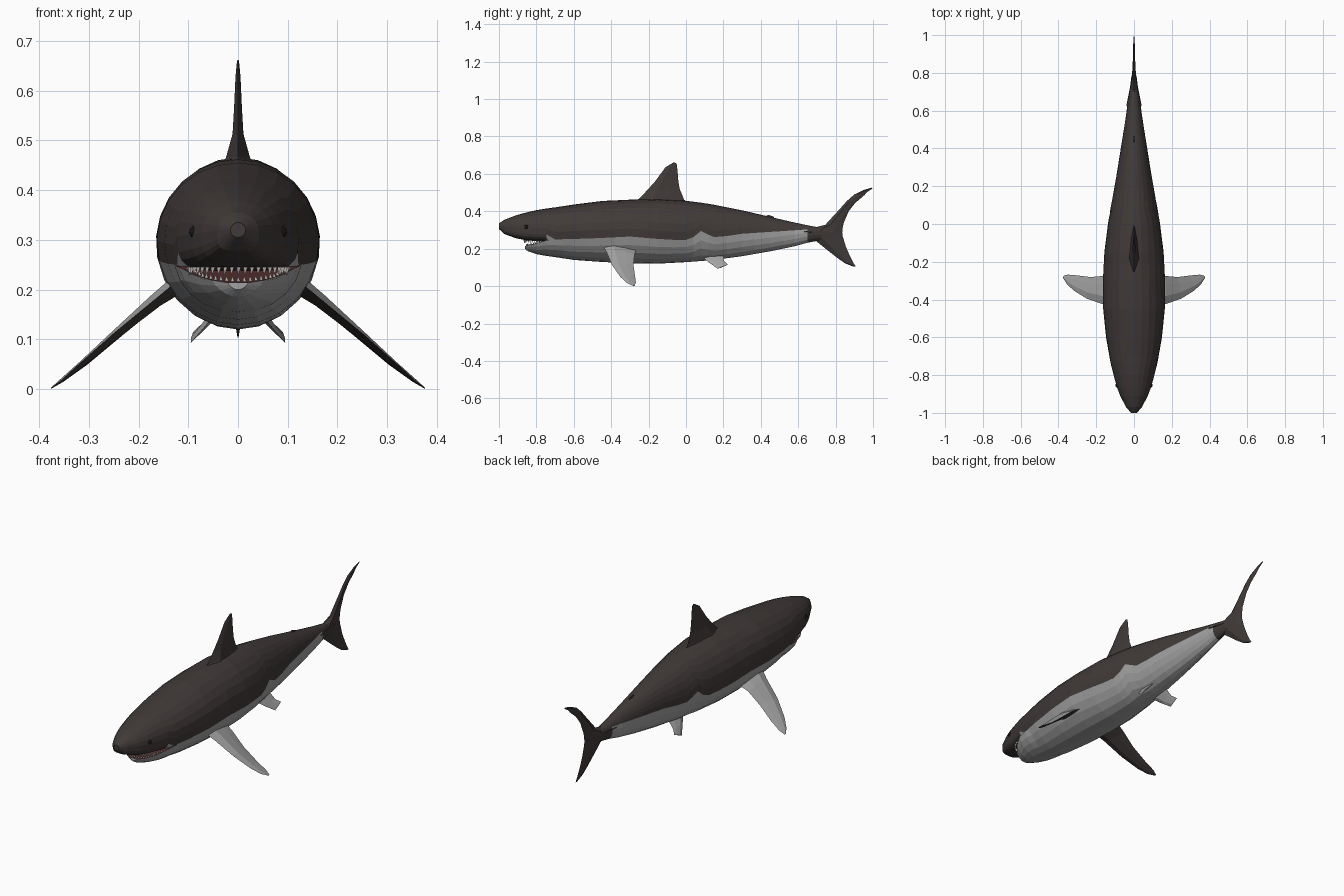
import bpy, bmesh, math
from mathutils import Vector

if "Cube" in bpy.data.objects:
    bpy.data.objects.remove(bpy.data.objects["Cube"])


def material(name, rgb):
    m = bpy.data.materials.new(name)
    m.diffuse_color = (*rgb, 1)
    m.use_nodes = True
    m.node_tree.nodes["Principled BSDF"].inputs["Base Color"].default_value = m.diffuse_color
    return m


DARK = material("dark_skin", (0.052, 0.042, 0.040))
LIGHT = material("pale_belly", (0.36, 0.36, 0.36))
RED = material("mouth_red", (0.10, 0.03, 0.03))
TOOTH = material("tooth_white", (0.6, 0.57, 0.52))
BLACK = material("eye_black", (0.008, 0.008, 0.008))


def loft(name, rings, mats, pick):
    """Skin closed rings of equal length; pick(ring, side) gives the material."""
    bm = bmesh.new()
    vs = [[bm.verts.new(p) for p in r] for r in rings]
    n = len(rings[0])
    for i in range(len(vs) - 1):
        for j in range(n):
            k = (j + 1) % n
            f = bm.faces.new((vs[i][j], vs[i][k], vs[i + 1][k], vs[i + 1][j]))
            f.material_index = pick(i, j)
    for i, row in ((0, vs[0][::-1]), (len(vs) - 2, vs[-1])):
        bm.faces.new(row).material_index = pick(i, 0)
    bmesh.ops.remove_doubles(bm, verts=bm.verts, dist=0.0002)
    bmesh.ops.recalc_face_normals(bm, faces=bm.faces)
    return finish(name, bm, mats)


def finish(name, bm, mats):
    me = bpy.data.meshes.new(name)
    bm.to_mesh(me)
    bm.free()
    for m in mats:
        me.materials.append(m)
    ob = bpy.data.objects.new(name, me)
    bpy.context.collection.objects.link(ob)
    return ob


def lerp(table, y, col=1):
    for a, b in zip(table, table[1:]):
        if y <= b[0]:
            t = max(0, (y - a[0]) / (b[0] - a[0]))
            return a[col] + (b[col] - a[col]) * t
    return table[-1][col]


# Body: y, bottom, top, half width
BODY = [(-1, .305, .335, .015), (-.97, .278, .355, .042), (-.91, .256, .378, .073),
        (-.86, .246, .392, .092), (-.80, .240, .406, .108), (-.745, .236, .415, .122),
        (-.70, .155, .421, .131), (-.6, .140, .436, .148), (-.45, .129, .455, .163),
        (-.3, .122, .462, .165), (-.15, .120, .466, .157), (0, .128, .456, .138),
        (.08, .134, .446, .125), (.15, .140, .435, .112), (.3, .160, .405, .086),
        (.45, .186, .370, .062), (.58, .213, .340, .042), (.65, .232, .325, .033),
        (.72, .245, .312, .022), (.80, .262, .300, .008)]
# Height of the border between back and belly colours
BORDER = [(-.75, .248), (-.5, .255), (-.3, .265), (-.1, .248), (0, .247), (.04, .262),
          (.08, .295), (.12, .275), (.15, .262), (.22, .268), (.3, .280), (.65, .303)]
UP, LOW = 7, 5


def centre(y):
    return lerp([(-1, .32), (-.85, .305), (-.3, .295), (.2, .288), (.8, .28)], y)


def body_ring(y):
    zb, zt, w = (lerp(BODY, y, c) for c in (1, 2, 3))
    c, head = centre(y), y < -.72
    p = 0.55 if head and y > -.99 else 0.95
    s = (lerp(BORDER, y) - c) / (c - zb if lerp(BORDER, y) < c else zt - c)
    a0 = -.2 if head else math.asin(max(-.97, min(.9, s)))
    ang = [math.pi / 2 + (a0 - math.pi / 2) * i / UP for i in range(UP)]
    ang += [a0 + (-math.pi / 2 - a0) * i / LOW for i in range(LOW + 1)]
    pts = []
    for a in ang:
        q = p if a < 0 and head else 1
        x, z = w * max(0, math.cos(a)) ** q, abs(math.sin(a)) ** q
        pts.append((x, y, c + z * (zt - c) if a > 0 else c - z * (c - zb)))
    return pts + [(-x, yy, z) for x, yy, z in pts[-2:0:-1]]


ys = sorted([r[0] for r in BODY] + [-.52, -.38, -.22, -.07, .04, .12, .22, .37, .52])
N = 2 * (UP + LOW)
loft("body", [body_ring(y) for y in ys], [DARK, LIGHT],
     lambda i, j: int(UP <= j < N - UP and -.75 < ys[i] < .64))

# Lower jaw: y, bottom, top, half width
JAW = [(-.862, .200, .214, .035), (-.845, .186, .219, .066), (-.80, .171, .230, .098),
       (-.745, .161, .246, .122), (-.69, .154, .249, .130), (-.64, .150, .245, .130)]


def jaw_ring(y, zb, zt, w):
    c = max(.27, zt + .01)
    a0 = math.asin((zt - c) / (c - zb))
    ang = [a0 + (-math.pi - 2 * a0) * i / 10 for i in range(11)]
    return [(w * math.cos(a), y, c + (c - zb) * math.sin(a)) for a in ang]


loft("lower_jaw", [jaw_ring(*r) for r in JAW], [LIGHT, RED], lambda i, j: int(j == 10))

# Teeth along both lips
bm = bmesh.new()
for i in range(23):
    a = math.pi * (i + .5) / 23
    for z, d, grow in ((.246, -.017, 1), (.214, .014, .88)):
        x, y = .1 * grow * math.cos(a), -.765 - .1 * grow * math.sin(a)
        lift = .02 * (1 - math.sin(a)) if d > 0 else 0
        base = [bm.verts.new((x + .006 * math.cos(k * 2.094), y + .004 * math.sin(k * 2.094), z + lift))
                for k in range(3)]
        tip = bm.verts.new((x, y, z + lift + d))
        bm.faces.new(base)
        for k in range(3):
            bm.faces.new((base[k], base[(k + 1) % 3], tip))
bmesh.ops.recalc_face_normals(bm, faces=bm.faces)
finish("teeth", bm, [TOOTH])


def fin(name, stations, normal, mats):
    """Stations are (leading point, trailing point, half thickness)."""
    n = Vector(normal).normalized()
    rings = []
    for le, te, t in stations:
        a, b = Vector(le), Vector(te)
        m, q = a.lerp(b, .3), a.lerp(b, .7)
        rings.append([a, m + n * t, q + n * t * .6, b, q - n * t * .6, m - n * t])
    return loft(name, rings, mats, lambda i, j: int(j > 2) if len(mats) > 1 else 0)


def flat(rows):
    return [((0, a, b), (0, c, d), t) for a, b, c, d, t in rows]


# Fins on the centre line: leading y, z, trailing y, z, half thickness
fin("dorsal_fin", flat([(-.30, .44, .02, .435, .036), (-.25, .468, -.01, .462, .024),
    (-.21, .51, -.034, .52, .011), (-.165, .56, -.042, .57, .008),
    (-.11, .635, -.045, .615, .005), (-.065, .662, -.05, .655, .002)]), (1, 0, 0), [DARK])
fin("rear_dorsal_fin", flat([(.38, .345, .49, .335, .012), (.42, .37, .475, .352, .006),
    (.44, .381, .468, .372, .002)]), (1, 0, 0), [DARK])
fin("anal_fin", flat([(.44, .215, .54, .232, .010), (.485, .205, .54, .217, .005),
    (.51, .198, .53, .203, .002)]), (1, 0, 0), [LIGHT])
fin("tail_upper_lobe", flat([(.64, .275, .835, .28, .024), (.69, .314, .836, .30, .017),
    (.745, .328, .842, .335, .011), (.82, .41, .87, .40, .008), (.86, .455, .905, .445, .006),
    (.90, .49, .955, .487, .005), (.95, .514, .965, .500, .004), (.995, .527, .998, .522, .001)]),
    (1, 0, 0), [DARK])
fin("tail_lower_lobe", flat([(.64, .285, .835, .29, .024), (.69, .245, .837, .27, .016),
    (.765, .185, .855, .21, .009), (.81, .15, .877, .16, .006), (.85, .122, .898, .12, .004),
    (.895, .104, .908, .104, .001)]), (1, 0, 0), [DARK])

# Paired parts on each side
for s, side in ((1, "right"), (-1, "left")):
    fin(side + "_pectoral_fin", [((s * .125, -.445, .215), (s * .12, -.265, .195), .018),
        ((s * .165, -.425, .182), (s * .165, -.275, .170), .014),
        ((s * .25, -.395, .112), (s * .23, -.281, .112), .009),
        ((s * .32, -.352, .050), (s * .30, -.272, .052), .006),
        ((s * .355, -.318, .018), (s * .35, -.268, .018), .004),
        ((s * .376, -.285, .002), (s * .374, -.275, .002), .001)],
        (s * .64, 0, .77), [LIGHT, DARK])
    fin(side + "_pelvic_fin", [((s * .04, .08, .16), (s * .04, .20, .165), .010),
        ((s * .068, .125, .124), (s * .07, .205, .132), .006),
        ((s * .095, .17, .093), (s * .09, .225, .115), .002)], (s * .7, 0, .7), [LIGHT])
    fin(side + "_tail_keel", [((s * .02, .58, .29), (s * .004, .80, .283), .008),
        ((s * .040, .63, .293), (s * .012, .77, .286), .003)], (0, 0, 1), [DARK])
    bm = bmesh.new()
    bmesh.ops.create_uvsphere(bm, u_segments=10, v_segments=6, radius=.013)
    bmesh.ops.translate(bm, verts=bm.verts, vec=(s * .086, -.853, .316))
    finish(side + "_eye", bm, [BLACK])
